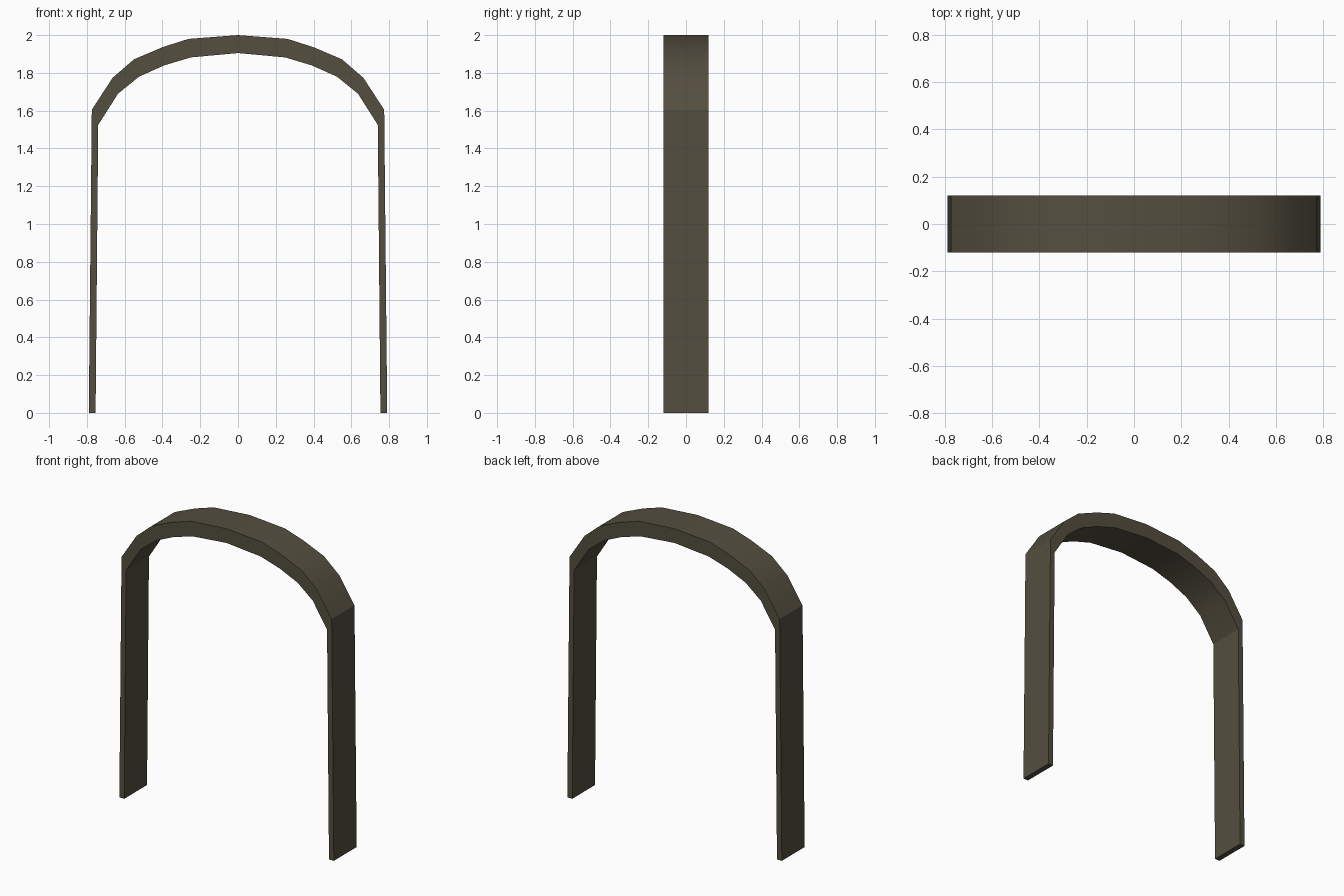
import bpy
import bmesh

if "Cube" in bpy.data.objects:
    bpy.data.objects.remove(bpy.data.objects["Cube"])

DEPTH = 0.12  # half depth along y

# Right half of the arch, from foot to crown: (outer point, inner point)
HALF = [
    ((0.79, 0.00), (0.754, 0.00)),
    ((0.774, 1.605), (0.74, 1.525)),
    ((0.663, 1.775), (0.635, 1.69)),
    ((0.55, 1.872), (0.524, 1.78)),
    ((0.40, 1.936), (0.39, 1.84)),
    ((0.262, 1.98), (0.25, 1.882)),
    ((0.00, 2.00), (0.00, 1.905)),
]


def flip(pair):
    return tuple((-x, z) for x, z in pair)


# Mirror the half profile to get the full arch
stations = HALF + [flip(p) for p in reversed(HALF[:-1])]

# One ring of four corners per station, joined by quads
bm = bmesh.new()
rings = []
for (ox, oz), (ix, iz) in stations:
    rings.append([bm.verts.new(c) for c in (
        (ox, -DEPTH, oz), (ox, DEPTH, oz), (ix, DEPTH, iz), (ix, -DEPTH, iz))])
for a, b in zip(rings, rings[1:]):
    for i in range(4):
        j = (i + 1) % 4
        bm.faces.new((a[i], a[j], b[j], b[i]))
# Feet
bm.faces.new(rings[0])
bm.faces.new(rings[-1])
bmesh.ops.recalc_face_normals(bm, faces=bm.faces)

mesh = bpy.data.meshes.new("door_arch")
bm.to_mesh(mesh)
bm.free()
arch = bpy.data.objects.new("door_arch", mesh)
bpy.context.collection.objects.link(arch)

# Dark olive stone colour
stone = bpy.data.materials.new("dark olive stone")
stone.diffuse_color = (0.088, 0.077, 0.05, 1.0)
stone.use_nodes = True
stone.node_tree.nodes["Principled BSDF"].inputs["Base Color"].default_value = stone.diffuse_color
mesh.materials.append(stone)

# Smooth curve, sharp rims and leg tops
bpy.context.view_layer.objects.active = arch
arch.select_set(True)
bpy.ops.object.shade_smooth_by_angle(angle=0.52)
